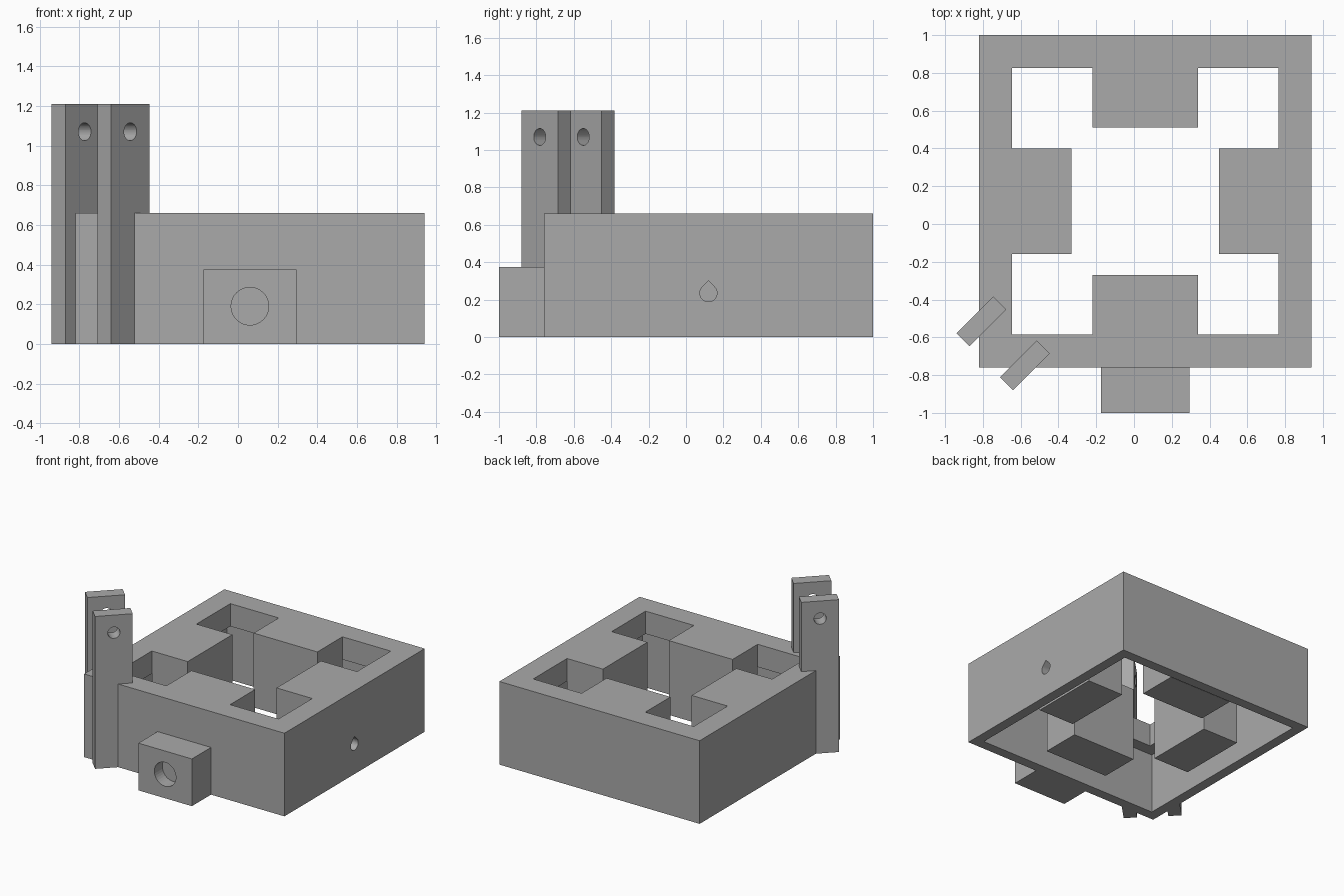
import bpy, bmesh, math
from mathutils import Matrix, Vector

old = bpy.data.objects.get("Cube")
if old:
    bpy.data.objects.remove(old, do_unlink=True)

grey = bpy.data.materials.new("plain_grey")
grey.use_nodes = True
grey.diffuse_color = (0.4, 0.4, 0.4, 1)
grey.node_tree.nodes["Principled BSDF"].inputs["Base Color"].default_value = (0.4, 0.4, 0.4, 1)


def finish(name, bm):
    bmesh.ops.recalc_face_normals(bm, faces=bm.faces)
    mesh = bpy.data.meshes.new(name)
    bm.to_mesh(mesh)
    bm.free()
    mesh.materials.append(grey)
    ob = bpy.data.objects.new(name, mesh)
    bpy.context.collection.objects.link(ob)
    return ob


def box(name, x, y, z, angle=0):
    """Box from (min, max) ranges, turned about its own vertical axis."""
    size = [r[1] - r[0] for r in (x, y, z)]
    mid = Vector([sum(r) / 2 for r in (x, y, z)])
    bm = bmesh.new()
    bmesh.ops.create_cube(bm, size=1, matrix=Matrix.Translation(mid)
                          @ Matrix.Rotation(angle, 4, 'Z') @ Matrix.Diagonal((*size, 1)))
    return finish(name, bm)


def bore(center, direction, radius, length, tip=1.0):
    """Round cutter, with an optional pointed top for a teardrop."""
    d = Vector(direction).normalized()
    up = Vector((0, 0, 1))
    side = up.cross(d)
    outline = [(math.cos(a), math.sin(a)) for a in (math.tau * i / 32 for i in range(32))]
    if tip > 1:
        outline = [(u, v) for u, v in outline if v < 0.72]
        outline.insert(sum(1 for u, v in outline if u > 0 and v >= -1e-6), (0, tip))
    bm = bmesh.new()
    verts = [bm.verts.new(Vector(center) + radius * (u * side + v * up) - d * length / 2)
             for u, v in outline]
    face = bm.faces.new(verts)
    cap = bmesh.ops.extrude_face_region(bm, geom=[face])
    bmesh.ops.translate(bm, vec=d * length,
                        verts=[g for g in cap["geom"] if isinstance(g, bmesh.types.BMVert)])
    return finish("cutter", bm)


def combine(target, other, operation):
    mod = target.modifiers.new("combine", 'BOOLEAN')
    mod.operation, mod.solver, mod.object = operation, 'EXACT', other
    bpy.context.view_layer.objects.active = target
    bpy.ops.object.modifier_apply(modifier=mod.name)
    bpy.data.objects.remove(other, do_unlink=True)


CX, CY, HALF, TOP = 0.06, 0.12, 0.88, 0.66
WALL, WINDOW, PLATE, BLOCK_Z = 0.08, 0.705, 0.18, 0.07


def square(h):
    return (CX - h, CX + h), (CY - h, CY + h)


def cavity():
    return box("cutter", *square(HALF - WALL), (-0.1, TOP - PLATE))


# Hollow housing with an open base and a square window in its top
housing = box("housing", *square(HALF), (0, TOP))
combine(housing, cavity(), 'DIFFERENCE')
combine(housing, box("cutter", *square(WINDOW), (0.3, 1)), 'DIFFERENCE')

# Four blocks hanging inside, one from each side of the window
for i in range(4):
    a = i * math.pi / 2
    r = 0.5475
    mid = (CX + r * math.cos(a), CY + r * math.sin(a))
    half = (0.1575, 0.28) if i % 2 == 0 else (0.28, 0.1575)
    x, y = [(m - h, m + h) for m, h in zip(mid, half)]
    combine(housing, box("block", x, y, (BLOCK_Z, TOP)), 'UNION')

# Teardrop hole through the left wall
combine(housing, bore((CX + HALF - 0.04, CY, 0.235), (1, 0, 0), 0.046, 0.16, 1.42), 'DIFFERENCE')

# Boss on the front with a round blind socket
boss = box("front_boss", (-0.175, 0.295), (-1, CY - HALF), (0, 0.375))
combine(boss, bore((CX, -1, 0.19), (0, 1, 0), 0.095, 0.2), 'DIFFERENCE')

# Pair of upright bracket arms set diagonally across the corner
for name, px, py in (("outer_arm", -0.8075, -0.515), ("front_arm", -0.5775, -0.7475)):
    arm = box(name, (px - 0.1375, px + 0.1375), (py - 0.049, py + 0.049), (0, 1.21), math.pi / 4)
    combine(arm, bore((px, py, 1.07), (1, -1, 0), 0.045, 0.3), 'DIFFERENCE')
    combine(arm, cavity(), 'DIFFERENCE')
